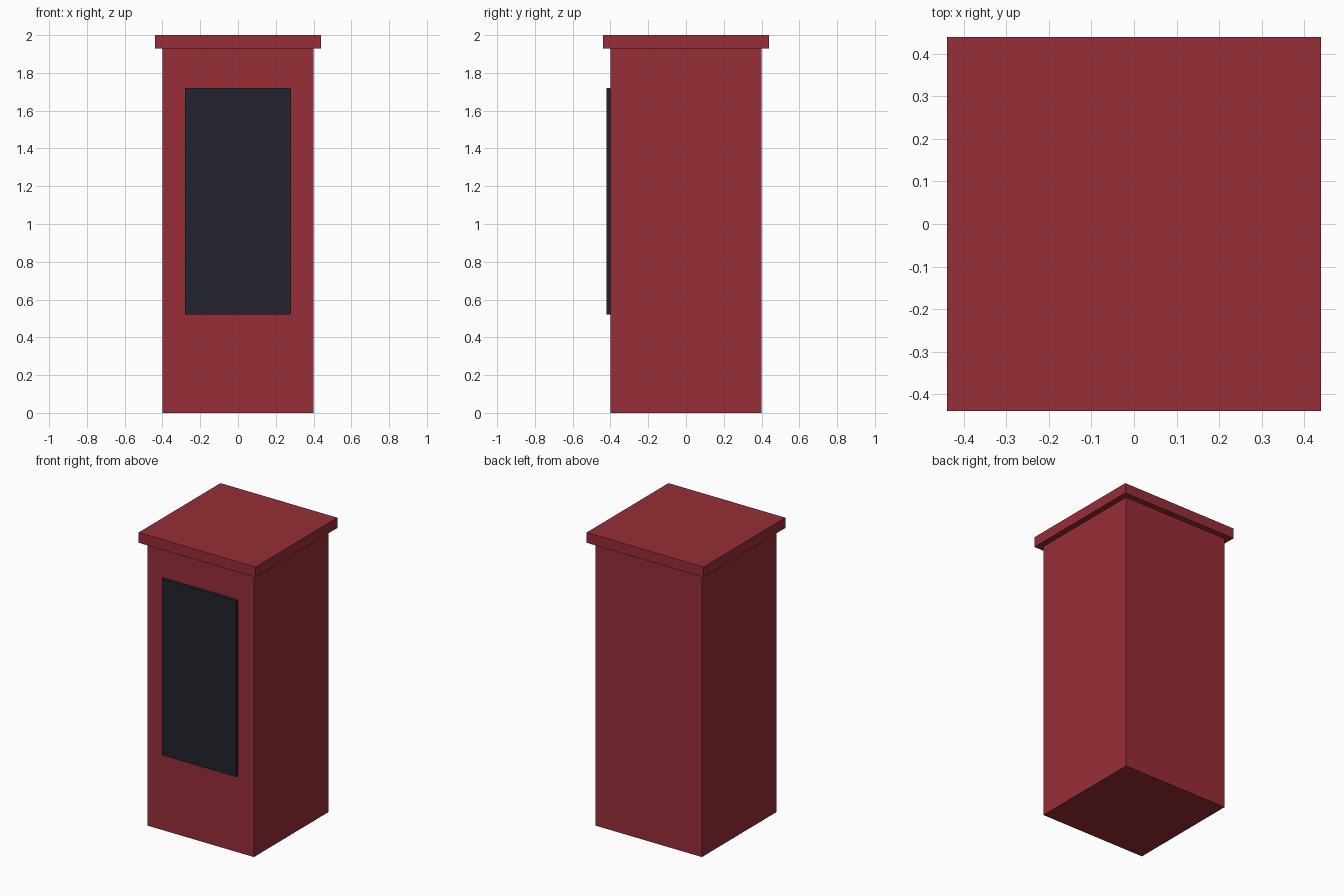
import bpy
import bmesh
from mathutils import Vector

cube = bpy.data.objects.get("Cube")
if cube:
    bpy.data.objects.remove(cube, do_unlink=True)


def make_material(name, colour):
    mat = bpy.data.materials.new(name)
    mat.use_nodes = True
    mat.diffuse_color = colour
    mat.node_tree.nodes["Principled BSDF"].inputs["Base Color"].default_value = colour
    return mat


def box(name, low, high, mat):
    """Axis-aligned box between two corners."""
    low, high = Vector(low), Vector(high)
    bm = bmesh.new()
    bmesh.ops.create_cube(bm, size=1)
    bmesh.ops.scale(bm, vec=high - low, verts=bm.verts)
    bmesh.ops.translate(bm, vec=(low + high) / 2, verts=bm.verts)
    mesh = bpy.data.meshes.new(name)
    bm.to_mesh(mesh)
    bm.free()
    mesh.materials.append(mat)
    obj = bpy.data.objects.new(name, mesh)
    bpy.context.scene.collection.objects.link(obj)
    return obj


red = make_material("deep_red", (0.31, 0.027, 0.037, 1))
dark = make_material("dark_slate", (0.016, 0.017, 0.026, 1))

body, cap, cap_base = 0.4, 0.44, 1.93

# Square cabinet
box("cabinet", (-body, -body, 0), (body, body, cap_base), red)

# Overhanging flat cap
box("cap", (-cap, -cap, cap_base), (cap, cap, 2), red)

# Dark panel standing proud of the front
box("front_panel", (-0.28, -0.42, 0.52), (0.28, -body, 1.72), dark)
